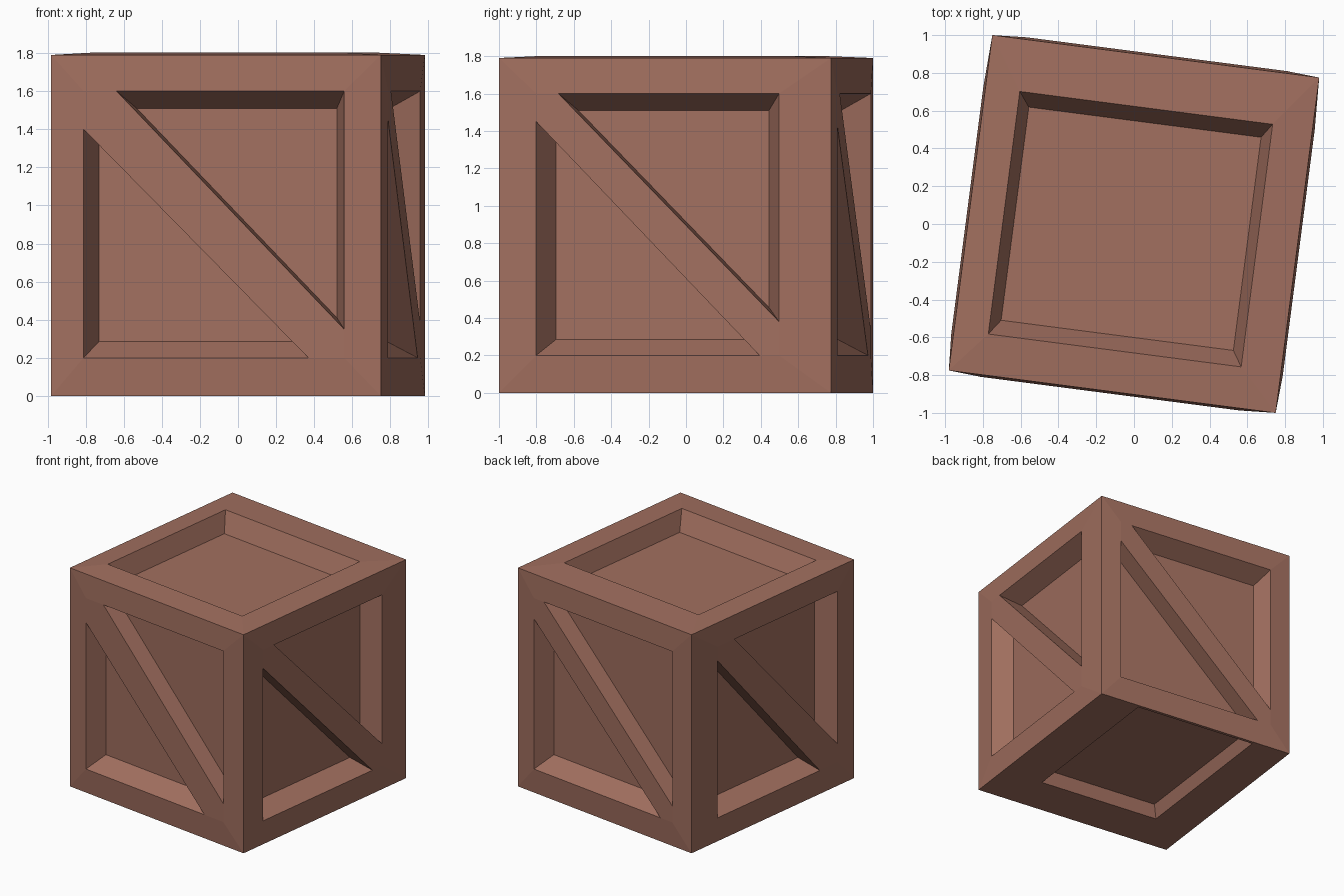
import bpy, bmesh, math
from mathutils import Vector

if "Cube" in bpy.data.objects:
    bpy.data.objects.remove(bpy.data.objects["Cube"])

HALF = Vector((0.8725, 0.895, 0.895))      # half size of the crate
CENTRE = Vector((0, 0, 0.895))
TURN = math.radians(-7.4)
X, Y, Z = Vector((1, 0, 0)), Vector((0, 1, 0)), Vector((0, 0, 1))

wood = bpy.data.materials.new("wood")
wood.diffuse_color = (0.36, 0.16, 0.115, 1)
wood.use_nodes = True
wood.node_tree.nodes["Principled BSDF"].inputs["Base Color"].default_value = wood.diffuse_color


def finish(bm, name):
    bmesh.ops.remove_doubles(bm, verts=bm.verts, dist=1e-5)
    bmesh.ops.recalc_face_normals(bm, faces=bm.faces)
    me = bpy.data.meshes.new(name)
    bm.to_mesh(me)
    bm.free()
    ob = bpy.data.objects.new(name, me)
    ob.data.materials.append(wood)
    ob.rotation_euler.z = TURN
    bpy.context.collection.objects.link(ob)


def half(a):
    return sum(abs(a[i]) * HALF[i] for i in range(3))


def place(side, u, v, n):
    """Point on a side: u right, v up, n outward from the face plane."""
    U, V, N = side
    return CENTRE + U * u + V * v + N * (half(N) + n)


def rect(side, u0, u1, v0, v1, n):
    return [place(side, u, v, n) for u, v in ((u0, v0), (u1, v0), (u1, v1), (u0, v1))]


def add_panel(bm, side, opening, floor, bulge, depth):
    hu, hv = half(side[0]), half(side[1])
    rings = [[bm.verts.new(p) for p in r] for r in (
        rect(side, -hu, hu, -hv, hv, 0),
        rect(side, *opening, bulge),
        rect(side, *floor, -depth))]
    for a, b in zip(rings, rings[1:]):
        for i in range(4):
            j = (i + 1) % 4
            bm.faces.new((a[i], a[j], b[j], b[i]))
    bm.faces.new(rings[-1])


def add_brace(name, side, opening, left_v, top_u, right_v, bottom_u, bulge, depth):
    u0, u1, v0, v1 = opening
    outline = [(u0, left_v), (bottom_u, v0), (u1, v0), (u1, right_v), (top_u, v1), (u0, v1)]
    bm = bmesh.new()
    outer = [bm.verts.new(place(side, u, v, bulge)) for u, v in outline]
    inner = [bm.verts.new(place(side, u, v, -depth)) for u, v in outline]
    bm.faces.new(outer)
    bm.faces.new(inner[::-1])
    for i in range(6):
        j = (i + 1) % 6
        bm.faces.new((outer[i], inner[i], inner[j], outer[j]))
    finish(bm, name)


BULGE, DEPTH = 0.012, 0.14
Z_OPEN, Z_FLOOR = (-0.695, 0.705), (-0.61, 0.615)

# side: axes, opening u, floor u, brace (left v, top u, right v, bottom u)
sides = {
    "front": ((X, Z, -Y), (-0.70, 0.68), (-0.638, 0.622), (0.505, -0.525, -0.545, 0.49)),
    "right": ((Y, Z, X), (-0.693, 0.617), (-0.606, 0.543), (0.555, -0.573, -0.515, 0.511)),
    "back": ((-X, Z, Y), (-0.70, 0.69), (-0.638, 0.628), (0.535, -0.60, -0.56, 0.57)),
    "left": ((-Y, Z, -X), (-0.62, 0.70), (-0.545, 0.61), (0.59, -0.435, -0.545, 0.505)),
}

# crate body with a sunken panel on each side
body = bmesh.new()
for name, (axes, ou, fu, brace) in sides.items():
    add_panel(body, axes, (*ou, *Z_OPEN), (*fu, *Z_FLOOR), BULGE, DEPTH)
    add_brace(name + "_brace", axes, (*ou, *Z_OPEN), *brace, BULGE, DEPTH)

# top and bottom panels, without braces
add_panel(body, (X, Y, Z), (-0.69, 0.66, -0.677, 0.618),
          (-0.632, 0.608, -0.596, 0.542), BULGE, DEPTH)
add_panel(body, (X, -Y, -Z), (-0.543, 0.517, -0.87, 0.53),
          (-0.503, 0.477, -0.83, 0.49), 0, 0.10)
finish(body, "crate_body")
